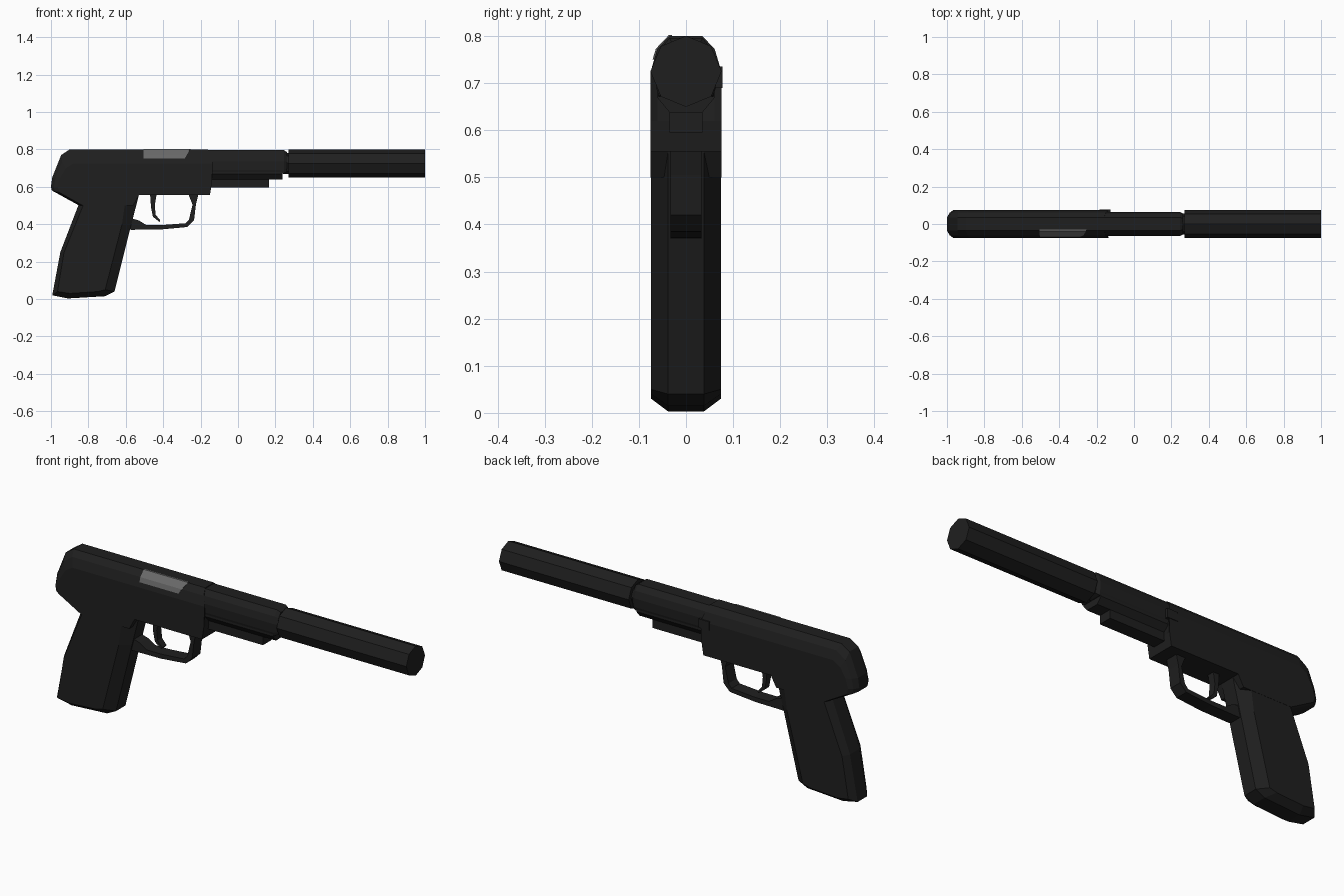
import bpy, bmesh, math


def material(name, v):
    m = bpy.data.materials.new(name)
    m.diffuse_color = (v, v, v, 1)
    return m


BLACK = material("matte black", 0.0135)
STEEL = material("grey steel", 0.14)


def loft(name, rings, mat=BLACK):
    """Join equal-length rings of 3D points, cap both ends."""
    bm = bmesh.new()
    vs = [[bm.verts.new(p) for p in r] for r in rings]
    n = len(vs[0])
    for a, b in zip(vs, vs[1:]):
        for i in range(n):
            j = (i + 1) % n
            bm.faces.new((a[i], a[j], b[j], b[i]))
    bm.faces.new(vs[0])
    bm.faces.new(vs[-1])
    bmesh.ops.recalc_face_normals(bm, faces=bm.faces)
    me = bpy.data.meshes.new(name)
    bm.to_mesh(me)
    bm.free()
    me.materials.append(mat)
    ob = bpy.data.objects.new(name, me)
    bpy.context.collection.objects.link(ob)
    return ob


def layered(name, layers, mat=BLACK):
    """Mirror side profiles (half width, xz points), outermost first."""
    full = [(-w, p) for w, p in layers] + [(w, p) for w, p in reversed(layers)]
    return loft(name, [[(x, y, z) for x, z in p] for y, p in full], mat)


def along_x(name, half, stations, zc=0.725, mat=BLACK):
    """Sweep a mirrored yz section along x with a scale per station."""
    sec = half + [(-y, z) for y, z in reversed(half) if abs(y) > 1e-6]
    return loft(name, [[(x, y * s, zc + (z - zc) * s) for y, z in sec] for x, s in stations], mat)


# main body: rounded top and softened back
layered("body", [
    (0.075, [(-0.88, 0.725), (-0.135, 0.725), (-0.14, 0.62), (-0.15, 0.555), (-0.53, 0.555),
             (-0.56, 0.50), (-0.83, 0.50), (-0.955, 0.57), (-0.965, 0.60), (-0.95, 0.65), (-0.92, 0.70)]),
    (0.061, [(-0.89, 0.772), (-0.15, 0.772), (-0.14, 0.62), (-0.15, 0.555), (-0.53, 0.555),
             (-0.56, 0.50), (-0.84, 0.50), (-0.98, 0.575), (-0.985, 0.60), (-0.975, 0.65), (-0.94, 0.735)]),
    (0.035, [(-0.90, 0.80), (-0.16, 0.80), (-0.14, 0.62), (-0.15, 0.555), (-0.53, 0.555),
             (-0.56, 0.50), (-0.85, 0.50), (-0.995, 0.58), (-1.0, 0.60), (-0.993, 0.65), (-0.945, 0.77)]),
])

# grip: bevelled front, back and base
layered("grip", [
    (0.074, [(-0.60, 0.54), (-0.62, 0.40), (-0.71, 0.05), (-0.75, 0.04), (-0.90, 0.03),
             (-0.965, 0.04), (-0.93, 0.25), (-0.82, 0.52)]),
    (0.038, [(-0.53, 0.555), (-0.57, 0.40), (-0.66, 0.04), (-0.71, 0.015), (-0.91, 0.003),
             (-0.993, 0.02), (-0.95, 0.25), (-0.85, 0.51)]),
])

# trigger guard and trigger
layered("trigger_guard", [(0.033, [
    (-0.60, 0.38), (-0.57, 0.37), (-0.41, 0.372), (-0.27, 0.385), (-0.235, 0.42), (-0.225, 0.505),
    (-0.212, 0.56), (-0.265, 0.56), (-0.243, 0.505), (-0.262, 0.425), (-0.28, 0.405),
    (-0.41, 0.395), (-0.49, 0.395), (-0.53, 0.42), (-0.60, 0.44)])])
layered("trigger", [(0.018, [
    (-0.47, 0.56), (-0.465, 0.49), (-0.455, 0.44), (-0.42, 0.412), (-0.415, 0.42),
    (-0.44, 0.45), (-0.445, 0.50), (-0.435, 0.56)])])

# front housing with a chamfered nose, lower block and accessory rail
along_x("front_housing",
        [(0.035, 0.796), (0.056, 0.77), (0.065, 0.735), (0.063, 0.69), (0.058, 0.672)],
        [(-0.17, 1), (0.245, 1), (0.262, 0.85)])
along_x("lower_block", [(0.06, 0.685), (0.06, 0.668), (0.035, 0.638)], [(-0.17, 1), (0.238, 1)])
along_x("rail", [(0.035, 0.645), (0.035, 0.595)], [(-0.17, 1), (0.165, 1)])


# eight-sided suppressor and its thin neck
def octagon(r):
    return [(r * math.sin(i * math.pi / 4), 0.725 + r * math.cos(i * math.pi / 4)) for i in range(5)]


along_x("neck", octagon(0.056), [(0.24, 1), (0.29, 1)])
along_x("suppressor", octagon(0.0755), [(0.27, 1), (1.0, 1)])

# ejection port plate wrapped over the shoulder of the body
port = [(-0.030, 0.79, -0.255), (-0.030, 0.802, -0.255), (-0.0365, 0.802, -0.256),
        (-0.064, 0.773, -0.272), (-0.071, 0.75, -0.285), (-0.062, 0.75, -0.285)]
loft("ejection_port", [[(-0.505, y, z) for y, z, _ in port], [(x, y, z) for y, z, x in port]], STEEL)

# small lever on the far side
loft("side_lever", [[(x, y, z) for y, z in ((0.06, 0.69), (0.078, 0.69), (0.078, 0.735), (0.06, 0.735))]
                    for x in (-0.185, -0.125)])
